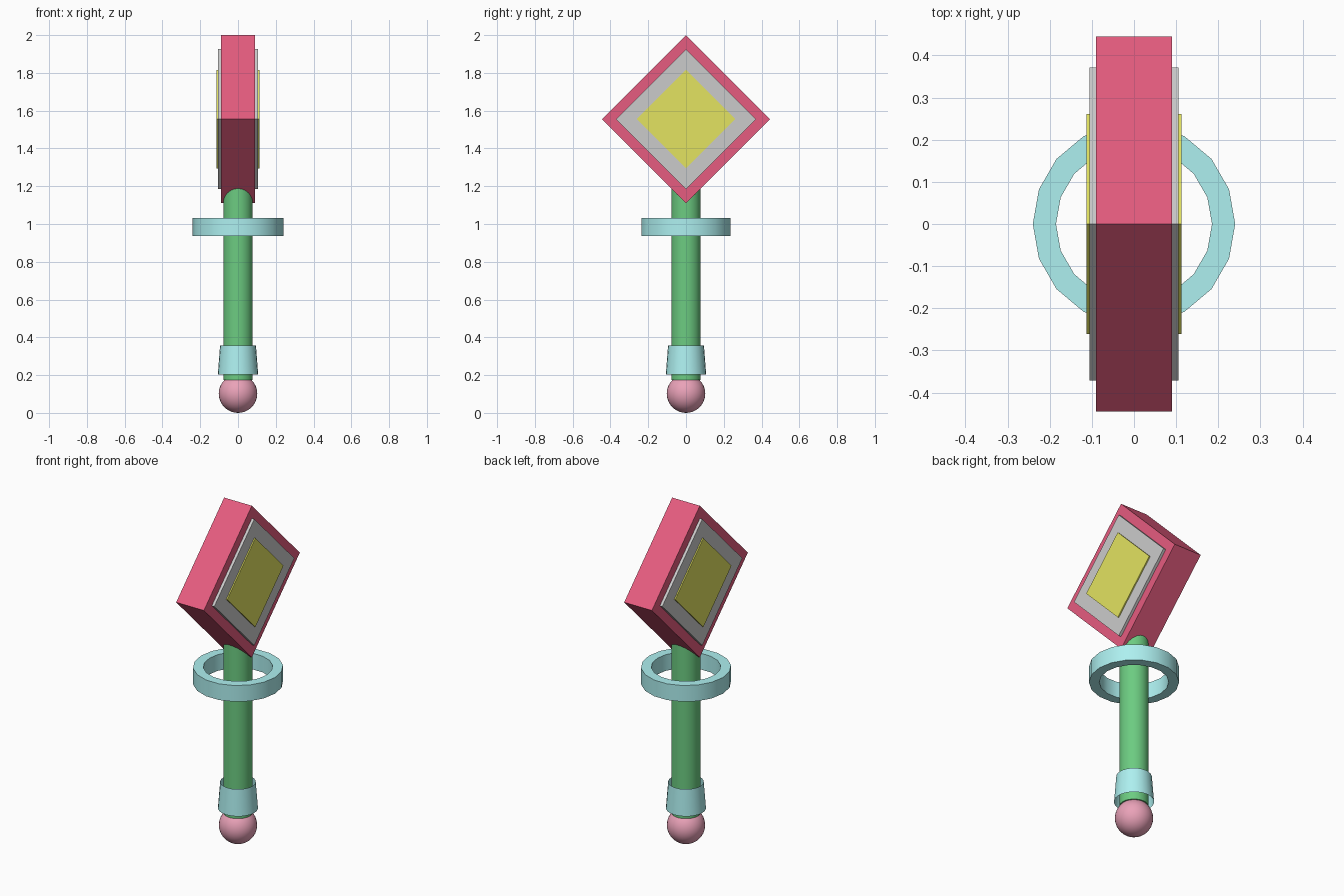
import bpy, bmesh, math

if "Cube" in bpy.data.objects:
    bpy.data.objects.remove(bpy.data.objects["Cube"])


def finish(obj, name, color=None):
    obj.name = name
    if color:
        mat = bpy.data.materials.new(name + "_paint")
        mat.diffuse_color = (*color, 1)
        mat.use_nodes = True
        mat.node_tree.nodes["Principled BSDF"].inputs["Base Color"].default_value = mat.diffuse_color
        obj.data.materials.append(mat)
    return obj


def smooth(obj):
    bpy.ops.object.select_all(action='DESELECT')
    obj.select_set(True)
    bpy.context.view_layer.objects.active = obj
    bpy.ops.object.shade_smooth_by_angle(angle=math.radians(35))


def lathe(name, profile, segments, color, closed=False):
    """Revolve (radius, z) points round the z axis."""
    bm = bmesh.new()
    rings = []
    for i in range(segments):
        a = 2 * math.pi * i / segments
        rings.append([bm.verts.new((r * math.cos(a), r * math.sin(a), z)) for r, z in profile])
    n = len(profile)
    for i in range(segments):
        a, b = rings[i], rings[(i + 1) % segments]
        for j in range(n if closed else n - 1):
            k = (j + 1) % n
            bm.faces.new((a[j], b[j], b[k], a[k]))
    mesh = bpy.data.meshes.new(name)
    bm.to_mesh(mesh)
    bm.free()
    obj = bpy.data.objects.new(name, mesh)
    bpy.context.collection.objects.link(obj)
    finish(obj, name, color)
    smooth(obj)
    return obj


def diamond(name, half_diagonal, half_width, color=None):
    """Square block standing on one edge, thin along x."""
    bpy.ops.mesh.primitive_cube_add(size=1, location=(0, 0, 1.555), rotation=(math.pi / 4, 0, 0))
    obj = bpy.context.object
    side = half_diagonal * math.sqrt(2)
    obj.scale = (2 * half_width, side, side)
    return finish(obj, name, color)


CYAN = (0.42, 0.87, 0.87)

# Head: nested blocks showing as stepped panels on both sides
diamond("head_block", 0.445, 0.09, (0.79, 0.107, 0.214))
diamond("head_panel", 0.371, 0.106)
diamond("head_centre", 0.261, 0.113, (0.77, 0.77, 0.12))

# Handle, capped at both ends
bpy.ops.mesh.primitive_cylinder_add(vertices=24, radius=0.078, depth=1.04, location=(0, 0, 0.695))
smooth(finish(bpy.context.object, "handle", (0.15, 0.60, 0.22)))

# Floating guard ring
lathe("guard_ring", [(0.185, 0.937), (0.24, 0.937), (0.24, 1.032), (0.185, 1.032)], 18, CYAN, closed=True)

# Open tapered collar
lathe("grip_collar", [(0.107, 0.202), (0.095, 0.356)], 24, CYAN)

# Ball pommel
bpy.ops.mesh.primitive_uv_sphere_add(segments=32, ring_count=16, radius=0.102, location=(0, 0, 0.102))
smooth(finish(bpy.context.object, "pommel", (0.82, 0.36, 0.48)))
